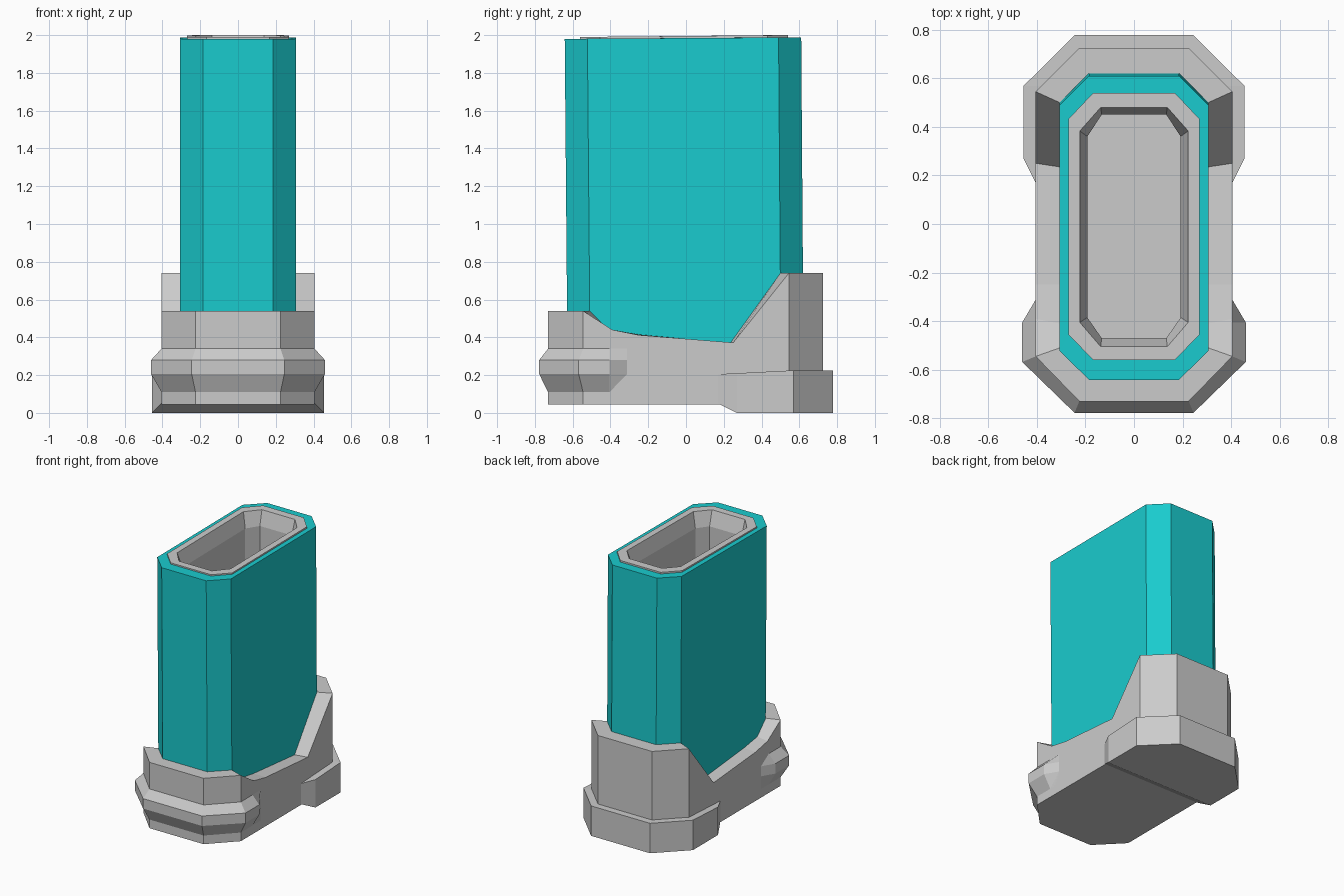
import bpy

if "Cube" in bpy.data.objects:
    bpy.data.objects.remove(bpy.data.objects["Cube"])


def loft(name, halves, color=None, cap_start=False, cap_end=False):
    """Skin a stack of rings; each ring is its +x half (front to back), mirrored."""
    n = len(halves[0])
    verts, faces = [], []
    for half in halves:
        verts += half
        verts += [(-x, y, z) for x, y, z in reversed(half)]
    m = 2 * n
    for r in range(len(halves) - 1):
        a, b = r * m, (r + 1) * m
        for i in range(m):
            j = (i + 1) % m
            faces.append((a + i, a + j, b + j, b + i))
    # caps are strips running across from right to left
    last = (len(halves) - 1) * m
    for i in range(n - 1):
        if cap_start:
            faces.append((i, m - 1 - i, m - 2 - i, i + 1))
        if cap_end:
            faces.append((last + i, last + i + 1, last + m - 2 - i, last + m - 1 - i))
    mesh = bpy.data.meshes.new(name)
    mesh.from_pydata(verts, [], faces)
    obj = bpy.data.objects.new(name, mesh)
    bpy.context.collection.objects.link(obj)
    if color:
        mat = bpy.data.materials.new(name + "_color")
        mat.diffuse_color = color
        mat.use_nodes = True
        mat.node_tree.nodes["Principled BSDF"].inputs["Base Color"].default_value = mat.diffuse_color
        mesh.materials.append(mat)
    return obj


def octagon(x_end, x_side, y0, y1, y2, y3, z_front, z_back):
    """+x half of a chamfered rectangle, optionally tilted front to back."""
    return [(x, y, z_front + (z_back - z_front) * (y - y0) / (y3 - y0))
            for x, y in ((x_end, y0), (x_side, y1), (x_side, y2), (x_end, y3))]


def at(points, z):
    return [(p[0], p[1], z) for p in points]


# Coloured outer sleeve, slightly leaning
loft("outer_sleeve", [
    octagon(.185, .306, -.628, -.508, .502, .622, .34, .34),
    octagon(.185, .306, -.642, -.522, .49, .61, 1.98, 1.988),
    octagon(.168, .27, -.56, -.455, .432, .54, 1.98, 1.988),
], color=(0.01, 0.6, 0.62, 1))

# Grey inner liner with beveled mouth and deep cavity
loft("inner_liner", [
    octagon(.168, .27, -.56, -.455, .432, .54, 1.97, 1.98),
    octagon(.168, .27, -.56, -.455, .432, .54, 1.99, 2.0),
    octagon(.137, .223, -.505, -.405, .383, .48, 1.99, 2.0),
    octagon(.133, .192, -.47, -.385, .36, .45, 1.88, 1.89),
    octagon(.133, .192, -.47, -.385, .36, .45, .42, .42),
], cap_end=True)

# Base shell with dipped side edges
outer = [(.225, -.73, .54), (.405, -.545, .54), (.405, -.39, .44), (.405, -.25, .412),
         (.405, .25, .372), (.405, .545, .74), (.225, .725, .74)]
inner = [(.185, -.628, .54), (.306, -.51, .54), (.306, -.41, .44), (.306, -.25, .415),
         (.306, .235, .37), (.306, .5, .74), (.185, .62, .74)]
loft("base_shell", [at(outer, .045), outer, inner], cap_start=True)

# Front bumper ridge wrapping the base
root = [(.225, -.73), (.405, -.545), (.405, -.405), (.405, -.312)]
ridge = [(.245, -.777), (.46, -.568), (.46, -.405), (.405, -.312)]
loft("front_ridge", [at(root, .11), at(ridge, .205), at(ridge, .28), at(root, .34)],
     cap_start=True, cap_end=True)

# Rear foot flange with a ramped underside
foot = [(.405, .17), (.455, .27), (.455, .568), (.245, .777)]
loft("rear_foot", [
    [(x, y, z) for (x, y), z in zip(foot, (.05, 0, 0, 0))],
    [(x, y, z) for (x, y), z in zip(foot, (.205, .21, .225, .225))],
], cap_start=True, cap_end=True)
